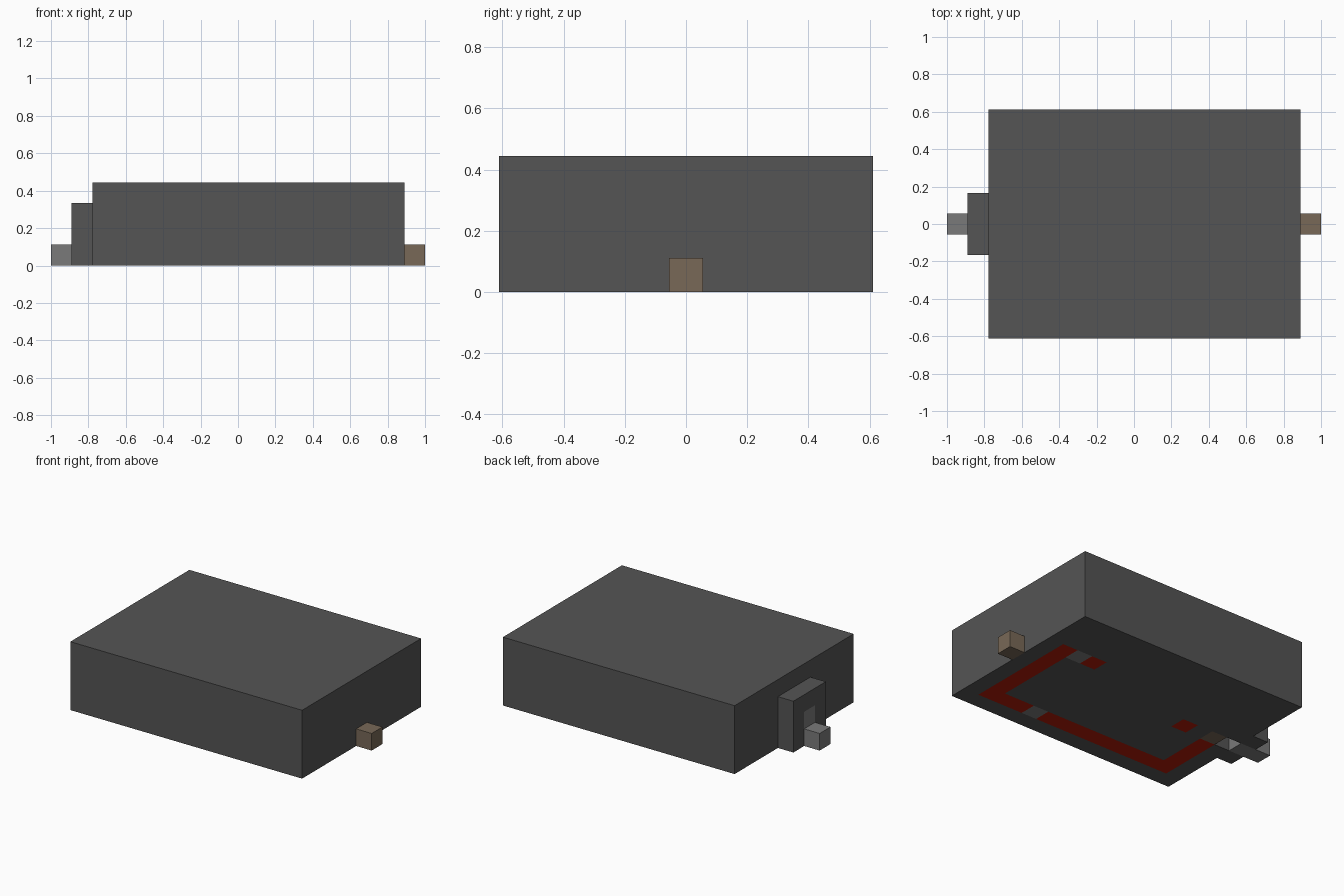
import bpy, bmesh
from mathutils import Vector

cube = bpy.data.objects.get("Cube")
if cube:
    bpy.data.objects.remove(cube)

U = 1 / 9                      # one block
X0, Y0 = -7 * U, -5.5 * U      # lower corner of the main body
NX, NY, HEIGHT = 15, 11, 4     # body size in blocks


def material(name, color):
    m = bpy.data.materials.new(name)
    m.use_nodes = True
    rgba = (*color, 1)
    m.diffuse_color = rgba
    node = next(n for n in m.node_tree.nodes if n.type == "BSDF_PRINCIPLED")
    node.inputs["Base Color"].default_value = rgba
    return m


dark = material("dark_stone", (0.089, 0.089, 0.089))
gray = material("light_stone", (0.195, 0.195, 0.195))
brown = material("brown_stone", (0.188, 0.14, 0.096))
red = material("red_wire", (0.45, 0.01, 0.002))


def add_object(name, bm, mats):
    mesh = bpy.data.meshes.new(name)
    bm.to_mesh(mesh)
    bm.free()
    for m in mats:
        mesh.materials.append(m)
    ob = bpy.data.objects.new(name, mesh)
    bpy.context.collection.objects.link(ob)
    return ob


def box(name, lo, hi, mat):
    """Box between two corners given in blocks."""
    lo, hi = Vector(lo) * U, Vector(hi) * U
    bm = bmesh.new()
    bmesh.ops.create_cube(bm, size=1)
    bmesh.ops.scale(bm, vec=hi - lo, verts=bm.verts)
    bmesh.ops.translate(bm, vec=(lo + hi) / 2, verts=bm.verts)
    return add_object(name, bm, [mat])


def floor_material(i, j):
    """Material slot of the underside cell in column i, row j."""
    if (i, j) in {(10, 1), (12, 7)}:
        return 1                                   # relay blocks
    if (i, j) == (1, 5):
        return 2                                   # sensor block
    wire = (j == 1 and 1 <= i <= 13) or (i == 13 and 1 <= j <= 7) \
        or (i == 1 and 1 <= j <= 4) or (i, j) in {(11, 7), (3, 5)}
    return 3 if wire else 0


# Main body: a grid of floor cells raised into a block
bm = bmesh.new()
rows = [[bm.verts.new((X0 + i * U, Y0 + j * U, 0)) for j in range(NY + 1)]
        for i in range(NX + 1)]
cells = []
for i in range(NX):
    for j in range(NY):
        f = bm.faces.new((rows[i][j], rows[i][j + 1],
                          rows[i + 1][j + 1], rows[i + 1][j]))
        f.material_index = floor_material(i, j)
        cells.append(f)
geo = bmesh.ops.extrude_face_region(bm, geom=cells, use_keep_orig=True)["geom"]
bmesh.ops.translate(bm, vec=(0, 0, HEIGHT * U),
                    verts=[g for g in geo if isinstance(g, bmesh.types.BMVert)])
for f in bm.faces:
    if f.calc_center_median().z > U / 4:
        f.material_index = 0
bmesh.ops.recalc_face_normals(bm, faces=bm.faces)
bmesh.ops.dissolve_limit(bm, angle_limit=0.01, verts=bm.verts, edges=bm.edges,
                         delimit={"MATERIAL"})
body = add_object("main_body", bm, [dark, gray, brown, red])

# Doorway surround, the door filling it, entry path and rear block
surround = box("door_surround", (-8, -1.5, 0), (-7, 1.5, 3), dark)
box("door", (-8, -0.5, 1), (-7, 0.5, 2), gray)
box("entry_path", (-9, -0.5, 0), (-7, 0.5, 1), gray)
box("rear_block", (8, -0.5, 0), (9, 0.5, 1), brown)

# Doorway and the shaft behind it, open beneath
cutter = box("passage_cutter", (-8.5, -0.5, -0.5), (-6, 0.5, 2), dark)
cutter.hide_render = True
for ob in (body, surround):
    mod = ob.modifiers.new("passage", "BOOLEAN")
    mod.operation = "DIFFERENCE"
    mod.solver = "EXACT"
    mod.object = cutter
    bpy.context.view_layer.objects.active = ob
    bpy.ops.object.modifier_apply(modifier=mod.name)
bpy.data.objects.remove(cutter)
